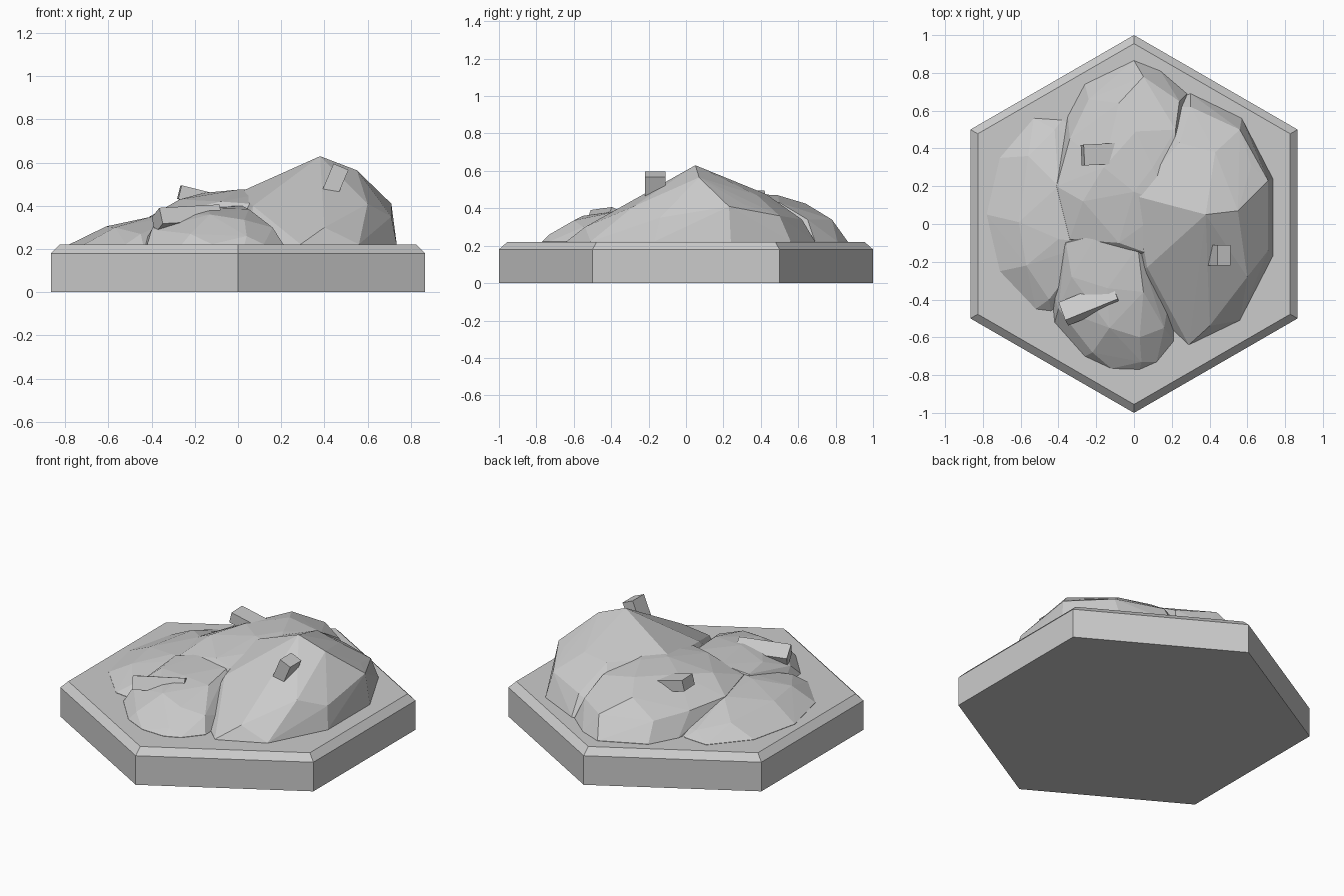
import bpy, bmesh
from math import radians
from mathutils import Euler, Matrix, Vector

if "Cube" in bpy.data.objects:
    bpy.data.objects.remove(bpy.data.objects["Cube"])


def finish(bm, name):
    bmesh.ops.recalc_face_normals(bm, faces=bm.faces[:])
    me = bpy.data.meshes.new(name)
    bm.to_mesh(me)
    bm.free()
    ob = bpy.data.objects.new(name, me)
    bpy.context.collection.objects.link(ob)
    return ob


def mound(name, outline, tops):
    """Faceted rock: hull of a ground outline (x, y) and upper points (x, y, z)."""
    bm = bmesh.new()
    for x, y in outline:
        bm.verts.new((x, y, 0.2))
        bm.verts.new((x, y, 0.222))
    for p in tops:
        bm.verts.new(p)
    res = bmesh.ops.convex_hull(bm, input=bm.verts[:])
    junk = {e for e in res["geom_interior"] + res["geom_unused"]
            if isinstance(e, bmesh.types.BMVert)}
    bmesh.ops.delete(bm, geom=list(junk), context='VERTS')
    finish(bm, name)


def block(name, loc, size, rot):
    bm = bmesh.new()
    m = Matrix.LocRotScale(Vector(loc), Euler([radians(a) for a in rot]), Vector(size))
    bmesh.ops.create_cube(bm, size=1, matrix=m)
    finish(bm, name)


# Hexagonal base with chamfered top rim, points along y
bm = bmesh.new()
bmesh.ops.create_circle(bm, cap_ends=True, segments=6, radius=1)
top = bm.faces[:]
for r, z in ((1, 0.18), (0.955, 0.22)):
    first = z == 0.18
    new = bmesh.ops.extrude_face_region(bm, geom=top, use_keep_orig=first)["geom"]
    if not first:
        bmesh.ops.delete(bm, geom=[f for f in top if f.is_valid], context='FACES_ONLY')
    top = [g for g in new if isinstance(g, bmesh.types.BMFace)]
    for v in top[0].verts:
        v.co = (v.co.x * r, v.co.y * r, z)
finish(bm, "hex_base")

# Rock mounds
mound("right_mound",
      [(.735, .24), (.735, -.17), (.56, -.51), (.29, -.64), (.06, -.42), (-.02, -.25),
       (-.05, .3), (.1, .62), (.3, .69), (.57, .56)],
      [(.38, .05, .63), (.55, .07, .565), (.71, .23, .41), (.71, -.14, .35), (.6, -.28, .41),
       (.4, -.54, .30), (.07, -.23, .40), (.0, .15, .46), (.24, .43, .475), (.43, .38, .47),
       (.56, .5, .36), (.3, .62, .34), (.62, .31, .42)])
mound("back_mound",
      [(0, .865), (-.26, .74), (-.35, .57), (-.42, .2), (-.37, -.1), (-.2, -.2), (.05, -.2),
       (.25, .2), (.29, .58), (.28, .69), (.14, .81)],
      [(.01, .49, .47), (.1, .3, .48), (0, .17, .475), (.2, .1, .475), (-.16, .3, .46),
       (-.08, .64, .425), (.05, .78, .34), (-.24, .66, .33), (-.34, .45, .34),
       (-.41, .2, .35), (-.27, .12, .43), (-.34, -.08, .36), (-.08, -.1, .42),
       (.06, -.15, .41), (.24, .65, .34), (.22, .5, .43)])
mound("left_mound",
      [(-.78, .05), (-.71, .35), (-.53, .56), (-.38, .55), (-.71, -.25), (-.52, -.45),
       (-.44, -.46), (-.2, -.3), (-.1, .1), (-.2, .45)],
      [(-.61, .01, .305), (-.56, .36, .29), (-.57, -.22, .3), (-.4, .2, .35), (-.4, -.08, .35),
       (-.22, -.1, .37), (-.42, .5, .26), (-.45, -.4, .27)])
mound("front_mound",
      [(-.44, -.32), (-.42, -.52), (-.26, -.7), (-.12, -.765), (.03, -.77), (.12, -.73),
       (.21, -.62), (.2, -.3), (.05, -.05), (-.25, 0), (-.4, -.1)],
      [(-.14, -.34, .39), (.05, -.36, .385), (-.13, -.55, .36), (.03, -.6, .335),
       (-.22, -.68, .27), (.04, -.73, .26), (.16, -.55, .3), (-.4, -.45, .29),
       (-.33, -.28, .36), (-.36, -.1, .36), (-.2, -.06, .395), (.02, -.12, .4)])

# Loose stone blocks
block("back_block", (-.165, .37, .437), (.22, .11, .065), (0, 14, 3))
block("right_block", (.432, -.165, .475), (.23, .11, .075), (0, -67, 0))
block("front_block", (-.235, -.42, .34), (.30, .11, .08), (-24, -3, 22))
